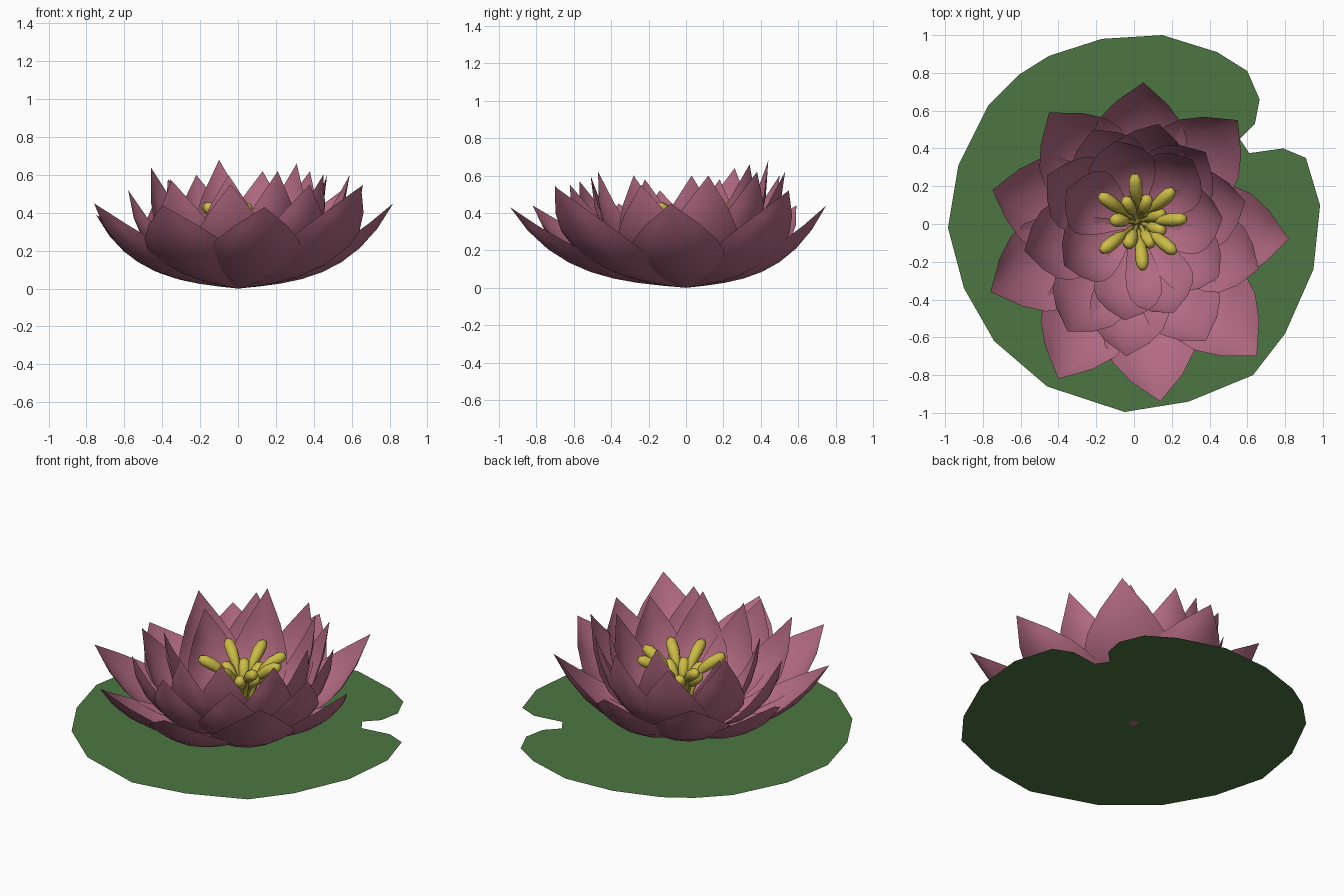
import bpy, bmesh, math
from mathutils import Vector

if "Cube" in bpy.data.objects:
    bpy.data.objects.remove(bpy.data.objects["Cube"])


def material(name, rgb):
    m = bpy.data.materials.new(name)
    m.diffuse_color = (*rgb, 1)
    m.use_nodes = True
    m.node_tree.nodes["Principled BSDF"].inputs["Base Color"].default_value = m.diffuse_color
    return m


PINK = material("petal_pink", (0.45, 0.145, 0.225))
GREEN = material("pad_green", (0.075, 0.18, 0.055))
YELLOW = material("stamen_yellow", (0.60, 0.50, 0.06))


def make_object(name, bm, mat, smooth=True):
    me = bpy.data.meshes.new(name)
    bm.to_mesh(me)
    bm.free()
    me.materials.append(mat)
    for p in me.polygons:
        p.use_smooth = smooth
    ob = bpy.data.objects.new(name, me)
    bpy.context.collection.objects.link(ob)
    return ob


# Lily pad: flat notched disc
PAD = [(0.15, 1.0), (-0.17, 0.98), (-0.45, 0.89), (-0.61, 0.79), (-0.77, 0.63),
       (-0.93, 0.31), (-0.985, -0.02), (-0.90, -0.34), (-0.74, -0.62), (-0.46, -0.86),
       (-0.05, -0.995), (0.29, -0.94), (0.63, -0.80), (0.80, -0.58), (0.95, -0.24),
       (0.985, 0.10), (0.91, 0.35), (0.79, 0.40), (0.61, 0.375), (0.34, 0.235),
       (0.56, 0.45), (0.64, 0.53), (0.665, 0.66), (0.60, 0.81), (0.44, 0.91)]
bm = bmesh.new()
face = bm.faces.new([bm.verts.new((x, y, 0.003)) for x, y in PAD])
bmesh.ops.triangulate(bm, faces=[face])
make_object("lily_pad", bm, GREEN, False)

# Petal: pointed cupped blade swept along a curve from the base to its tip
WIDTHS = [0.15, 0.38, 0.64, 0.85, 0.97, 1.0, 0.88, 0.56, 0.0]
ACROSS = 6


def bezier(pts, t):
    a, b, c, d = pts
    s = 1 - t
    pos = a * s**3 + b * 3 * s * s * t + c * 3 * s * t * t + d * t**3
    tan = (b - a) * s * s + (c - b) * 2 * s * t + (d - c) * t * t
    return pos, tan.normalized()


def petal(name, tip, half, base_z, mid, belly):
    x, y, z = tip
    reach = math.hypot(x, y)
    out = Vector((x / reach, y / reach, 0))
    side = Vector((-out.y, out.x, 0))
    pts = [Vector((0, base_z)), Vector((mid[0] * reach, base_z + 0.03)),
           Vector((mid[1] * reach, belly)), Vector((reach, z))]
    bm = bmesh.new()
    rows = []
    n = len(WIDTHS) - 1
    for i, w in enumerate(WIDTHS):
        p, t = bezier(pts, i / n)
        hw = half * w
        row = []
        for j in range(ACROSS + 1):
            v = 2 * j / ACROSS - 1
            lift = 0.30 * hw * v * v
            r, h = p.x - t.y * lift, p.y + t.x * lift
            row.append(bm.verts.new(out * r + side * (hw * v) + Vector((0, 0, h))))
            if i == n:
                break
        rows.append(row)
    for a, b in zip(rows, rows[1:]):
        for j in range(ACROSS):
            if len(b) == 1:
                bm.faces.new((a[j], a[j + 1], b[0]))
            else:
                bm.faces.new((a[j], a[j + 1], b[j + 1], b[j]))
    bmesh.ops.reverse_faces(bm, faces=bm.faces[:])
    bm.normal_update()
    if sum(f.normal.z for f in bm.faces) < 0:
        bmesh.ops.reverse_faces(bm, faces=bm.faces[:])
    make_object(name, bm, PINK)


# Three rings of petals, each given by its tip position
OUTER = [(0.05, 0.75, 0.44), (0.55, 0.55, 0.52), (0.82, -0.08, 0.45),
         (0.65, -0.70, 0.54), (0.14, -0.94, 0.43), (-0.40, -0.82, 0.44),
         (-0.76, -0.36, 0.45), (-0.75, 0.18, 0.39), (-0.45, 0.59, 0.44)]
MIDDLE = [(-0.04, -0.70, 0.55), (0.38, -0.62, 0.55), (0.66, -0.24, 0.55),
          (0.59, 0.12, 0.60), (0.38, 0.38, 0.62), (0.13, 0.53, 0.62),
          (-0.22, 0.50, 0.60), (-0.46, 0.26, 0.64), (-0.58, -0.14, 0.52),
          (-0.35, -0.57, 0.57)]
INNER = [(-0.05, -0.51, 0.60), (0.21, -0.47, 0.62), (0.45, -0.28, 0.60),
         (0.47, 0.03, 0.60), (0.31, 0.34, 0.66), (-0.10, 0.44, 0.68),
         (-0.36, 0.18, 0.58), (-0.37, -0.22, 0.58)]
for label, ring, half, base, mid, belly in (
        ("outer", OUTER, 0.25, 0.0, (0.37, 0.74), 0.05),
        ("middle", MIDDLE, 0.21, 0.015, (0.40, 0.88), 0.07),
        ("inner", INNER, 0.18, 0.03, (0.42, 0.95), 0.10)):
    for i, tip in enumerate(ring):
        petal(f"{label}_petal_{i + 1}", tip, half, base, mid, belly)


# Stamen: thin stalk swelling into a rounded anther that leans outwards
def stamen(name, angle, scale, reach):
    d = Vector((math.cos(angle), math.sin(angle), 0))
    s = Vector((-d.y, d.x, 0))
    path = [(0.02, 0.04, 0.012), (0.06, 0.22, 0.013), (0.10, 0.335, 0.015),
            (0.125, 0.365, 0.029), (0.175, 0.405, 0.036), (0.225, 0.435, 0.033),
            (0.25, 0.448, 0.018)]
    pts = [(Vector((r * reach, z * scale)), w) for r, z, w in path]
    centre = Vector((0.025, 0.01, 0))
    bm = bmesh.new()
    rings = []
    for i, (p, w) in enumerate(pts):
        t = (pts[min(i + 1, len(pts) - 1)][0] - pts[max(i - 1, 0)][0]).normalized()
        nrm = d * -t.y + Vector((0, 0, t.x))
        c = centre + d * p.x + Vector((0, 0, p.y))
        rings.append([bm.verts.new(c + s * (w * math.cos(k * math.pi / 4))
                                   + nrm * (w * math.sin(k * math.pi / 4))) for k in range(8)])
    for a, b in zip(rings, rings[1:]):
        for k in range(8):
            bm.faces.new((a[k], a[(k + 1) % 8], b[(k + 1) % 8], b[k]))
    bm.faces.new(rings[0])
    bm.faces.new(rings[-1])
    bmesh.ops.recalc_face_normals(bm, faces=bm.faces[:])
    make_object(name, bm, YELLOW)


for i, deg in enumerate((95, 43, 4, -40, -85, -142, 145)):
    stamen(f"outer_stamen_{i + 1}", math.radians(deg), 0.98, 1.0)
for i, deg in enumerate((70, 20, -20, -62, -115, 175, 120)):
    stamen(f"inner_stamen_{i + 1}", math.radians(deg), 0.80, 0.58)
